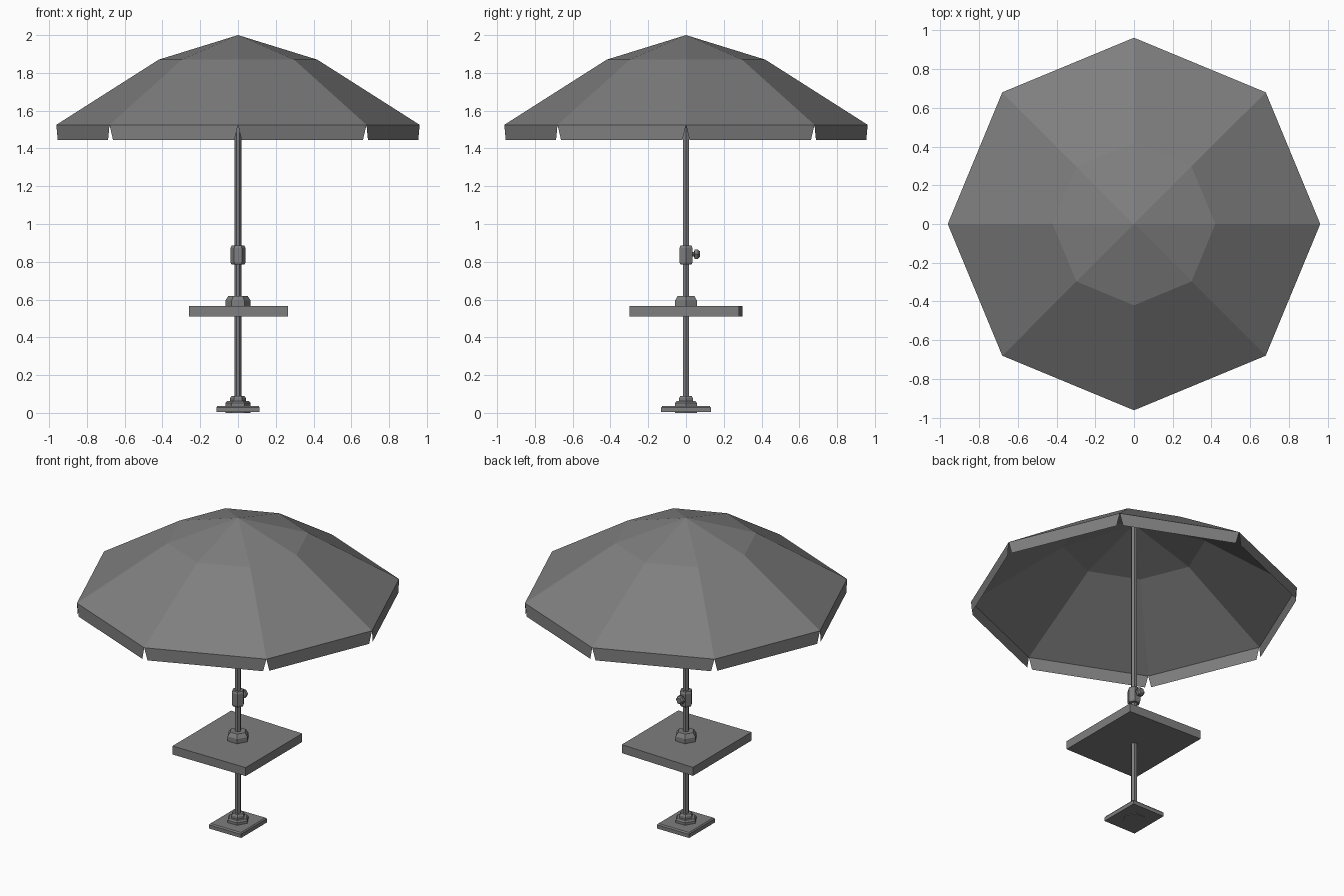
import bpy, math
from mathutils import Vector

cube = bpy.data.objects.get("Cube")
if cube:
    bpy.data.objects.remove(cube, do_unlink=True)

grey = bpy.data.materials.new("mid_grey")
grey.use_nodes = True
grey.diffuse_color = (0.21, 0.21, 0.21, 1)
grey.node_tree.nodes["Principled BSDF"].inputs["Base Color"].default_value = (0.21, 0.21, 0.21, 1)


def add(name, verts, faces):
    mesh = bpy.data.meshes.new(name)
    mesh.from_pydata(verts, [], faces)
    mesh.materials.append(grey)
    obj = bpy.data.objects.new(name, mesh)
    bpy.context.collection.objects.link(obj)
    return obj


def stack(name, rings):
    """Join equal rings of points, bottom to top, and cap both ends."""
    n = len(rings[0])
    faces = [list(range(n))[::-1]]
    for k in range(len(rings) - 1):
        for i in range(n):
            j = (i + 1) % n
            faces.append([k * n + i, k * n + j, (k + 1) * n + j, (k + 1) * n + i])
    faces.append([(len(rings) - 1) * n + i for i in range(n)])
    return add(name, [p for ring in rings for p in ring], faces)


def polar(radius, z, sides, i):
    a = math.tau * i / sides
    return Vector((radius * math.cos(a), radius * math.sin(a), z))


def hex_turned(name, profile):
    """Six-sided turned part from (radius, height) pairs."""
    return stack(name, [[polar(r, z, 6, i) for i in range(6)] for r, z in profile])


def plate(name, corners, levels):
    """Slab from an outline and (scale, height) pairs."""
    return stack(name, [[(x * s, y * s, z) for x, y in corners] for s, z in levels])


# Canopy: eight panels in two slopes
SIDES, RIM, RIM_Z, HEM_Z = 8, 0.962, 1.525, 1.445
verts = [Vector((0, 0, 2))]
verts += [polar(0.42, 1.87, SIDES, i) for i in range(SIDES)]
verts += [polar(RIM, RIM_Z, SIDES, i) for i in range(SIDES)]
faces = []
for i in range(SIDES):
    j = (i + 1) % SIDES
    faces.append([0, 1 + i, 1 + j])
    faces.append([1 + i, 1 + SIDES + i, 1 + SIDES + j, 1 + j])
add("canopy", verts, faces)

# Valance: hanging flaps notched at each rib
verts, faces = [], []
for i in range(SIDES):
    a, b = polar(RIM, RIM_Z, SIDES, i), polar(RIM, RIM_Z, SIDES, i + 1)
    inset = (b - a).normalized() * 0.02
    drop = Vector((0, 0, HEM_Z - RIM_Z))
    k = len(verts)
    verts += [a, a + inset + drop, b - inset + drop, b]
    faces.append([k, k + 1, k + 2, k + 3])
add("valance", verts, faces)

# Pole and its height clamp
hex_turned("pole", [(0.018, 0.01), (0.018, 1.98)])
hex_turned("clamp_collar", [(0.034, 0.785), (0.04, 0.797), (0.04, 0.873), (0.034, 0.885)])
knob = hex_turned("clamp_knob", [(0.014, 0.02), (0.014, 0.042), (0.028, 0.046),
                                 (0.028, 0.064), (0.018, 0.073)])
knob.rotation_euler = (-math.pi / 2, 0, 0)
knob.location.z = 0.84

# Table with a slightly skewed back edge, and its hub
plate("table_top", [(-0.26, -0.3), (0.265, -0.3), (0.265, 0.28), (-0.26, 0.3)],
      [(1, 0.51), (1, 0.565)])
hex_turned("table_hub", [(0.067, 0.56), (0.067, 0.595), (0.05, 0.62)])

# Base plate and stepped foot
plate("base_plate", [(-0.115, -0.132), (0.115, -0.132), (0.115, 0.132), (-0.115, 0.132)],
      [(1, 0.004), (1, 0.028), (0.95, 0.036)])
hex_turned("base_flange", [(0.067, 0), (0.067, 0.052), (0.058, 0.062)])
hex_turned("base_socket", [(0.042, 0.06), (0.042, 0.078), (0.034, 0.09)])
